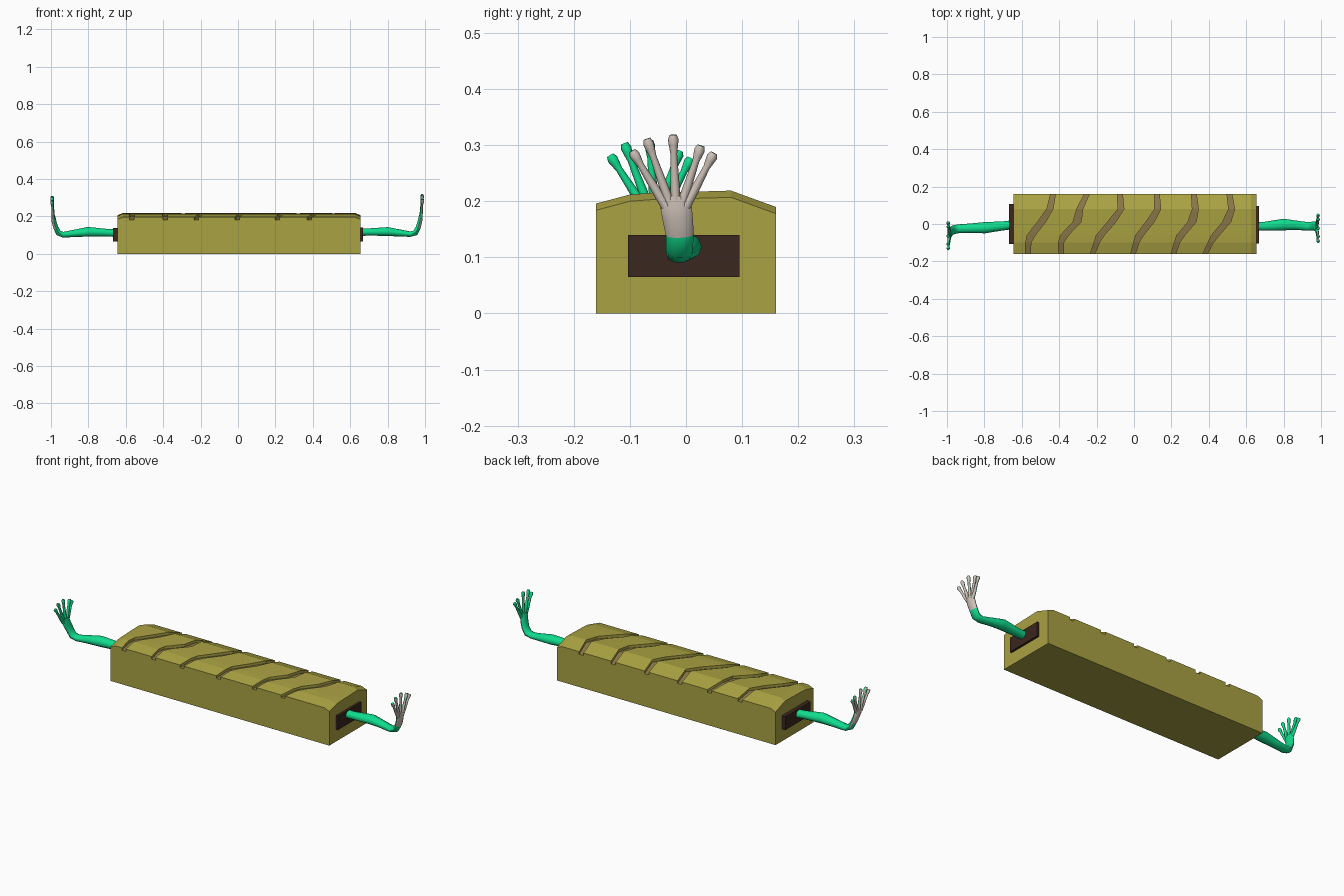
import bpy, bmesh
from mathutils import Vector

if "Cube" in bpy.data.objects:
    bpy.data.objects.remove(bpy.data.objects["Cube"])


def material(name, rgb):
    m = bpy.data.materials.new(name)
    m.diffuse_color = (*rgb, 1)
    m.use_nodes = True
    m.node_tree.nodes["Principled BSDF"].inputs["Base Color"].default_value = m.diffuse_color
    return m


OLIVE = material("olive", (0.40, 0.36, 0.055))
GROOVE = material("groove_brown", (0.25, 0.18, 0.065))
DARK = material("dark_brown", (0.042, 0.02, 0.013))
GREEN = material("green", (0.005, 0.72, 0.27))
PALE = material("pale", (0.62, 0.54, 0.48))


def finish(name, bm, mats, smooth=False):
    bmesh.ops.recalc_face_normals(bm, faces=bm.faces)
    me = bpy.data.meshes.new(name)
    bm.to_mesh(me)
    bm.free()
    for m in mats:
        me.materials.append(m)
    for p in me.polygons:
        p.use_smooth = smooth
    ob = bpy.data.objects.new(name, me)
    bpy.context.collection.objects.link(ob)
    return ob


# Shared roof shape of the body
X0, X1 = -0.645, 0.655
YS = [-0.16, -0.10, -0.06, 0.01, 0.08, 0.16]
ZS = [0.196, 0.212, 0.215, 0.217, 0.219, 0.19]
THICK = 0.014


def roof(i, x):
    drop = max(0, X0 + 0.03 - x, x - X1 + 0.03) * 0.4
    return ZS[i] - drop


# Core block: olive sides, brown top that shows in the grooves
bm = bmesh.new()
rings = []
for x in (X0, X0 + 0.03, X1 - 0.03, X1):
    pts = [(x, 0.16, 0), (x, -0.16, 0)]
    pts += [(x, y, roof(i, x) - THICK) for i, y in enumerate(YS)]
    rings.append([bm.verts.new(p) for p in pts])
for a, b in zip(rings, rings[1:]):
    for k in range(len(a)):
        n = (k + 1) % len(a)
        f = bm.faces.new((a[k], a[n], b[n], b[k]))
        f.material_index = 1 if 2 <= k < len(a) - 1 else 0
bm.faces.new(rings[0])
bm.faces.new(rings[-1])
finish("body_block", bm, [OLIVE, GROOVE])

# Raised crust slabs between S-shaped grooves (x of the groove at each y sample)
grooves = [
    [-0.567, -0.565, -0.55, -0.495, -0.45, -0.433],
    [-0.39, -0.39, -0.372, -0.305, -0.29, -0.252],
    [-0.222, -0.20, -0.18, -0.12, -0.07, -0.075],
    [-0.005, 0.012, 0.03, 0.085, 0.127, 0.122],
    [0.21, 0.23, 0.25, 0.31, 0.328, 0.32],
    [0.38, 0.41, 0.435, 0.495, 0.522, 0.51],
]
HALF = [0.012, 0.014, 0.021, 0.022, 0.016, 0.013]
lefts = [[X0] * 6] + [[x + h for x, h in zip(g, HALF)] for g in grooves]
rights = [[x - h for x, h in zip(g, HALF)] for g in grooves] + [[X1] * 6]
for n, (L, R) in enumerate(zip(lefts, rights)):
    bm = bmesh.new()
    cols = [0, 0.35, 0.7, 1]
    top, low = [], []
    for i, y in enumerate(YS):
        xs = [L[i] + (R[i] - L[i]) * t for t in cols]
        if n == 0:
            xs[1] = X0 + 0.03
        if n == len(grooves):
            xs[2] = X1 - 0.03
        top.append([bm.verts.new((x, y, roof(i, x))) for x in xs])
        low.append([bm.verts.new((x, y, roof(i, x) - THICK)) for x in xs])
    for i in range(5):
        for j in range(3):
            bm.faces.new((top[i][j], top[i][j + 1], top[i + 1][j + 1], top[i + 1][j]))
        for j in (0, 3):
            bm.faces.new((top[i][j], top[i + 1][j], low[i + 1][j], low[i][j]))
    for i in (0, 5):
        for j in range(3):
            bm.faces.new((top[i][j], top[i][j + 1], low[i][j + 1], low[i][j]))
    loose = [v for v in bm.verts if not v.link_faces]
    bmesh.ops.delete(bm, geom=loose, context='VERTS')
    finish(f"crust_slab_{n + 1}", bm, [OLIVE])


def box(name, lo, hi, mat):
    bm = bmesh.new()
    bmesh.ops.create_cube(bm, size=1)
    lo, hi = Vector(lo), Vector(hi)
    for v in bm.verts:
        v.co = (lo + hi) / 2 + v.co * (hi - lo)
    return finish(name, bm, [mat])


# Dark sockets on both ends
box("socket_left", (-0.667, -0.107, 0.067), (-0.63, 0.107, 0.138), DARK)
box("socket_right", (0.64, -0.103, 0.065), (0.667, 0.095, 0.14), DARK)


def tube(bm, path, sides=10):
    """Loft ellipses along a path of (x, y, z, half width in y, half thickness)."""
    from math import cos, sin, tau
    pts = [Vector(p[:3]) for p in path]
    rings = []
    for i, p in enumerate(path):
        t = (pts[min(i + 1, len(pts) - 1)] - pts[max(i - 1, 0)]).normalized()
        w = Vector((0, 1, 0))
        w = (w - t * w.dot(t)).normalized()
        d = t.cross(w)
        rings.append([bm.verts.new(pts[i] + w * p[3] * cos(tau * k / sides)
                                   + d * p[4] * sin(tau * k / sides)) for k in range(sides)])
    for a, b in zip(rings, rings[1:]):
        for k in range(sides):
            n = (k + 1) % sides
            bm.faces.new((a[k], a[n], b[n], b[k]))
    bm.faces.new(rings[0])
    bm.faces.new(rings[-1])


def limb(side, arm, palm, tips):
    s = -1 if side == "left" else 1
    # Arm, running on into the upturned palm
    bm = bmesh.new()
    tube(bm, arm + palm)
    parts = [(f"{side}_arm_and_palm", bm)]
    # Five splayed fingers with round pads
    px, py, pz, pw = palm[-1][:4]
    bm = bmesh.new()
    for k, (ty, tz) in enumerate(tips):
        a = Vector((px, py + pw * 0.8 * (k - 2) / 2, pz - 0.02))
        b = Vector((px + s * 0.007, ty, tz))
        path = []
        for t, r in ((0, .0085), (.3, .008), (.75, .006), (.86, .008), (.95, .0095), (1.02, .0065)):
            path.append((*a.lerp(b, t), r, r))
        tube(bm, path, 8)
    parts.append((f"{side}_fingers", bm))
    for name, bm in parts:
        ob = finish(name, bm, [GREEN, PALE], True)
        # Pale palm side faces outward
        for p in ob.data.polygons:
            if p.center.z > 0.125 and abs(p.center.x) > 0.94 and p.normal.x * s > 0.2:
                p.material_index = 1
        bpy.context.view_layer.objects.active = ob
        ob.select_set(True)
        bpy.ops.object.shade_smooth_by_angle(angle=0.9)
        ob.select_set(False)


limb("right",
     [(0.64, -0.012, 0.115, 0.024, 0.022), (0.70, -0.012, 0.117, 0.024, 0.02),
      (0.80, -0.003, 0.119, 0.031, 0.025), (0.86, -0.006, 0.112, 0.025, 0.02),
      (0.92, -0.012, 0.105, 0.023, 0.015), (0.948, -0.012, 0.112, 0.024, 0.016)],
     [(0.963, -0.011, 0.14, 0.025, 0.014), (0.972, -0.015, 0.17, 0.027, 0.013),
      (0.976, -0.018, 0.192, 0.028, 0.012), (0.978, -0.018, 0.21, 0.022, 0.008)],
     [(-0.095, 0.288), (-0.069, 0.309), (-0.023, 0.316), (0.026, 0.297), (0.049, 0.284)])
limb("left",
     [(-0.63, -0.002, 0.11, 0.024, 0.022), (-0.70, -0.01, 0.113, 0.024, 0.021),
      (-0.80, -0.02, 0.118, 0.03, 0.027), (-0.87, -0.022, 0.11, 0.025, 0.021),
      (-0.935, -0.025, 0.102, 0.023, 0.016), (-0.96, -0.03, 0.112, 0.024, 0.016)],
     [(-0.974, -0.035, 0.14, 0.025, 0.014), (-0.983, -0.045, 0.17, 0.027, 0.013),
      (-0.986, -0.053, 0.19, 0.028, 0.012), (-0.987, -0.056, 0.207, 0.022, 0.008)],
     [(-0.134, 0.28), (-0.109, 0.301), (-0.065, 0.306), (-0.012, 0.288), (0.008, 0.275)])
